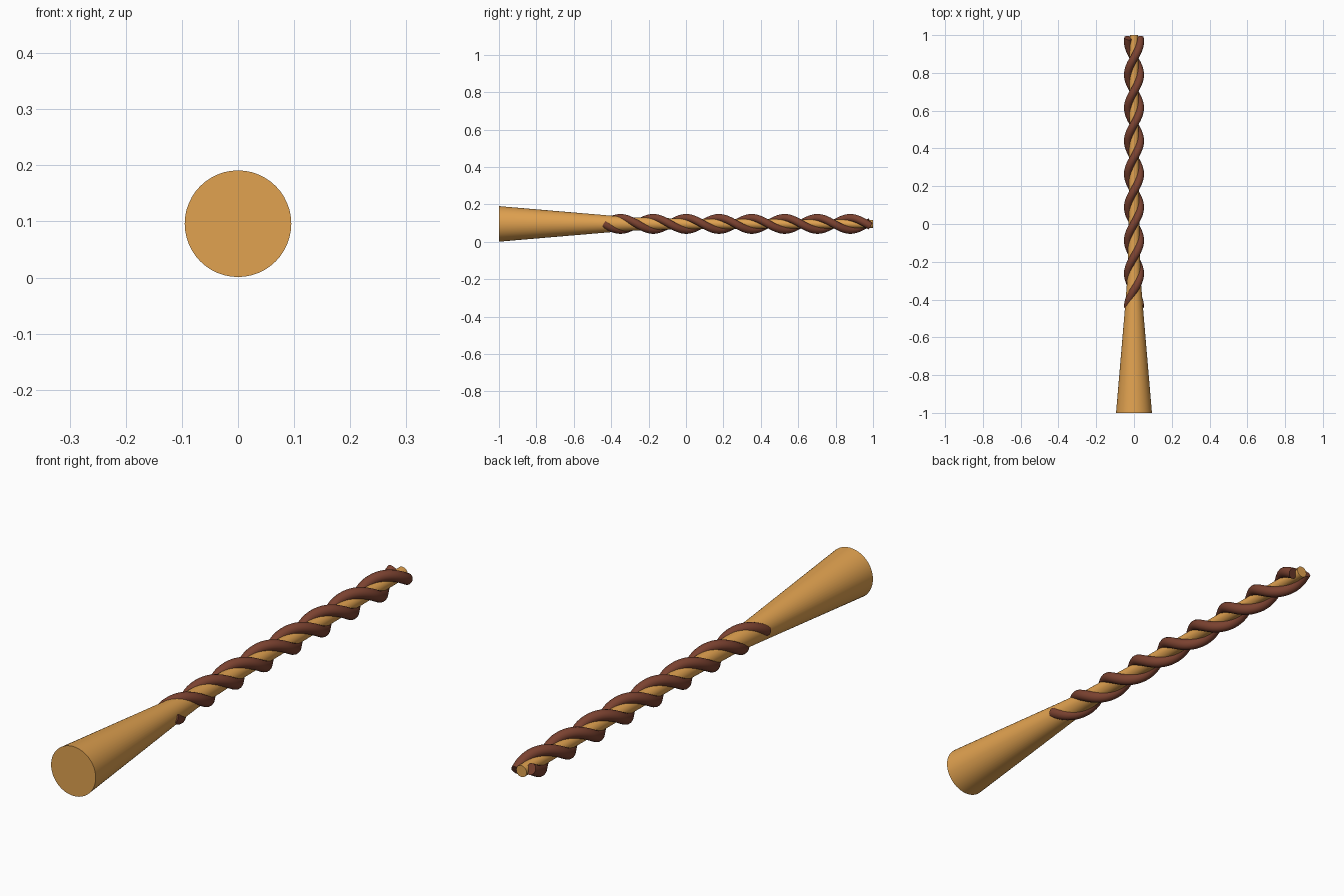
import bpy, bmesh, math
from math import sin, cos, pi
from mathutils import Vector

if "Cube" in bpy.data.objects:
    bpy.data.objects.remove(bpy.data.objects["Cube"])

AXIS_Z = 0.096


def material(name, color):
    m = bpy.data.materials.new(name)
    m.diffuse_color = color
    m.use_nodes = True
    m.node_tree.nodes["Principled BSDF"].inputs["Base Color"].default_value = m.diffuse_color
    return m


def tube(name, centers, radii, sides, mat):
    """Sweep a round section along a list of points, with capped ends."""
    bm = bmesh.new()
    rings = []
    for i, c in enumerate(centers):
        a, b = centers[max(i - 1, 0)], centers[min(i + 1, len(centers) - 1)]
        t = (b - a).normalized()
        u = Vector((0, 0, 1)).cross(t).normalized()
        v = t.cross(u)
        rings.append([bm.verts.new(c + radii[i] * (u * cos(2 * pi * k / sides) + v * sin(2 * pi * k / sides)))
                      for k in range(sides)])
    for r, s in zip(rings, rings[1:]):
        for k in range(sides):
            n = (k + 1) % sides
            bm.faces.new((r[k], r[n], s[n], s[k]))
    bm.faces.new(rings[0][::-1])
    bm.faces.new(rings[-1])
    bmesh.ops.recalc_face_normals(bm, faces=bm.faces)
    me = bpy.data.meshes.new(name)
    bm.to_mesh(me)
    bm.free()
    ob = bpy.data.objects.new(name, me)
    bpy.context.collection.objects.link(ob)
    me.materials.append(mat)
    bpy.ops.object.select_all(action='DESELECT')
    ob.select_set(True)
    bpy.context.view_layer.objects.active = ob
    bpy.ops.object.shade_smooth_by_angle(angle=math.radians(40))
    return ob


wood = material("wood", (0.75, 0.36, 0.08, 1))
cord = material("cord", (0.2, 0.055, 0.03, 1))

# Tapered core: wide flared butt narrowing to a slim tip
profile = [(-1, 0.095), (-0.4, 0.044), (-0.28, 0.035), (0, 0.028), (1, 0.022)]
tube("tapered_core", [Vector((0, y, AXIS_Z)) for y, r in profile],
     [r for y, r in profile], 48, wood)

# Two strands wound around the slim part, half a turn apart
START, END, PITCH, COIL_R, STRAND_R = -0.44, 0.985, 0.351, 0.032, 0.021
STEPS = 200
for n in range(2):
    pts = []
    for i in range(STEPS + 1):
        y = START + (END - START) * i / STEPS
        t = 2 * pi * (y + 0.438) / PITCH + n * pi
        pts.append(Vector((-COIL_R * cos(t), y, AXIS_Z + COIL_R * sin(t))))
    tube(f"wound_strand_{n + 1}", pts, [STRAND_R] * len(pts), 16, cord)
